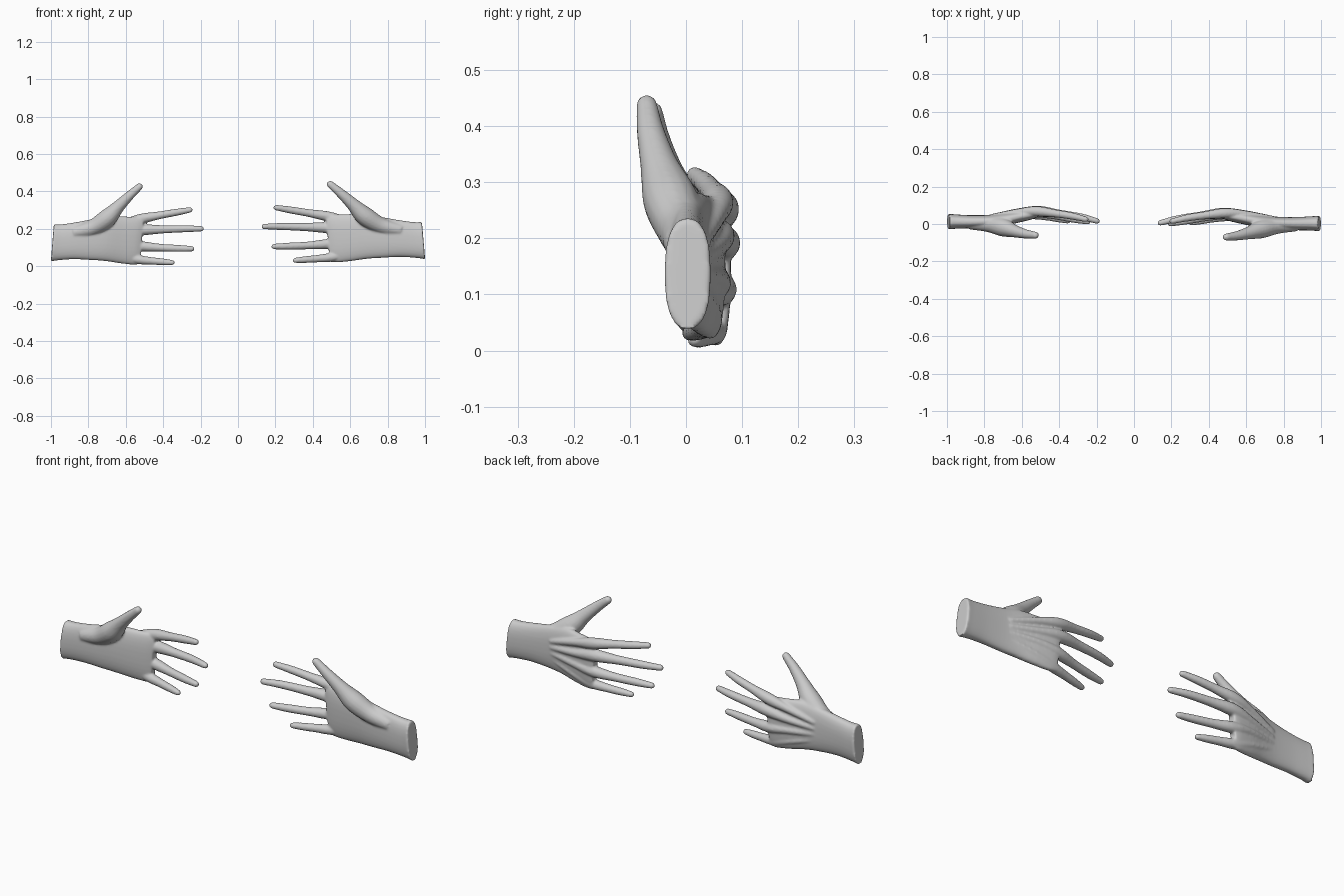
import bpy, bmesh, math
from mathutils import Vector

if "Cube" in bpy.data.objects:
    bpy.data.objects.remove(bpy.data.objects["Cube"])

skin = bpy.data.materials.new("grey")
skin.diffuse_color = (0.6, 0.6, 0.6, 1)
skin.use_nodes = True
skin.node_tree.nodes["Principled BSDF"].inputs["Base Color"].default_value = skin.diffuse_color

# Palm and wrist stations: x, z low, z high, y centre, y half thickness
PALM = [(-.992, .025, .224, .013, .042), (-.95, .032, .224, .013, .038),
        (-.87, .037, .236, .012, .035), (-.78, .033, .254, .015, .034),
        (-.70, .027, .270, .024, .035), (-.62, .015, .266, .040, .033),
        (-.55, .008, .264, .052, .028), (-.515, .012, .264, .058, .020)]

# Digits as x, y, z, radius, starting under the skin of the palm
DIGITS = [
    [(-.88, .005, .18, .034), (-.78, .0, .205, .043), (-.70, -.018, .256, .049),
     (-.64, -.038, .318, .034), (-.58, -.053, .377, .025), (-.527, -.060, .425, .019)],
    [(-.76, .040, .185, .014), (-.62, .063, .228, .019), (-.52, .068, .253, .027),
     (-.42, .056, .272, .021), (-.33, .042, .288, .019), (-.257, .025, .301, .015)],
    [(-.76, .040, .155, .014), (-.62, .065, .175, .019), (-.51, .068, .193, .029),
     (-.40, .055, .197, .022), (-.28, .037, .200, .019), (-.197, .016, .200, .015)],
    [(-.76, .038, .125, .014), (-.62, .063, .118, .019), (-.52, .063, .107, .027),
     (-.42, .045, .099, .021), (-.32, .025, .095, .019), (-.247, .012, .093, .015)],
    [(-.76, .034, .095, .014), (-.63, .053, .062, .018), (-.54, .050, .037, .024),
     (-.46, .038, .028, .020), (-.40, .026, .023, .018), (-.352, .016, .019, .014)],
]


def spline(points, steps=6):
    """Catmull-Rom interpolation through rows of numbers."""
    p = [Vector(q) for q in points]
    p = [2 * p[0] - p[1]] + p + [2 * p[-1] - p[-2]]
    out = []
    for i in range(1, len(p) - 2):
        a, b, c, d = p[i - 1:i + 3]
        for k in range(steps):
            t = k / steps
            out.append(.5 * (2 * b + (c - a) * t + (2 * a - 5 * b + 4 * c - d) * t ** 2
                             + (3 * b - a - 3 * c + d) * t ** 3))
    return out + [p[-2]]


def loft(bm, rings):
    """Skin a closed shell over equal rings of points."""
    rows = [[bm.verts.new(v) for v in ring] for ring in rings]
    n = len(rows[0])
    for a, b in zip(rows, rows[1:]):
        for i in range(n):
            bm.faces.new((a[i], a[(i + 1) % n], b[(i + 1) % n], b[i]))
    bm.faces.new(rows[0][::-1])
    bm.faces.new(rows[-1])


def palm(bm, sides=32):
    rings = []
    for x, lo, hi, y, h in [tuple(r) for r in spline_rows(PALM)]:
        ring = []
        for i in range(sides):
            a = 2 * math.pi * i / sides
            s, c = math.sin(a), math.cos(a)
            z = (lo + hi) / 2 + (hi - lo) / 2 * math.copysign(abs(c) ** .85, c)
            ring.append((x + .08 * (z - .13), y + h * math.copysign(abs(s) ** .8, s), z))
        rings.append(ring)
    loft(bm, rings)


def spline_rows(rows):
    return spline(rows, 4)


def digit(bm, points, sides=16):
    pts = spline(points)
    centres = [Vector(p[:3]) for p in pts]
    radii = [p[3] for p in pts]
    # Rounded tip
    end, r = centres[-1], radii[-1]
    axis = (end - centres[-2]).normalized()
    for a in (25, 50, 70, 85):
        t = math.radians(a)
        centres.append(end + axis * r * math.sin(t))
        radii.append(r * math.cos(t))
    rings = []
    for i, (c, r) in enumerate(zip(centres, radii)):
        t = (centres[min(i + 1, len(centres) - 1)] - centres[max(i - 1, 0)]).normalized()
        u = t.cross(Vector((0, 1, 0))).normalized()
        w = u.cross(t)
        rings.append([c + r * (math.cos(k * 2 * math.pi / sides) * u
                               + math.sin(k * 2 * math.pi / sides) * w) for k in range(sides)])
    loft(bm, rings)


def hand(name, place):
    bm = bmesh.new()
    palm(bm)
    for d in DIGITS:
        digit(bm, d)
    for v in bm.verts:
        v.co = place(v.co)
    bmesh.ops.recalc_face_normals(bm, faces=bm.faces)
    me = bpy.data.meshes.new(name)
    bm.to_mesh(me)
    bm.free()
    me.materials.append(skin)
    ob = bpy.data.objects.new(name, me)
    bpy.context.collection.objects.link(ob)
    # Fuse the shells into one skin and soften the joins
    fuse = ob.modifiers.new("fuse", 'REMESH')
    fuse.mode = 'VOXEL'
    fuse.voxel_size = .005
    fuse.use_smooth_shade = True
    soft = ob.modifiers.new("soften", 'SMOOTH')
    soft.factor = .5
    soft.iterations = 8


hand("left_hand", lambda c: Vector(c))
# The opposite hand reaches slightly further and higher
hand("right_hand", lambda c: Vector((1 - (c.x + 1) * 1.07, c.y - .01, c.z + .012)))
